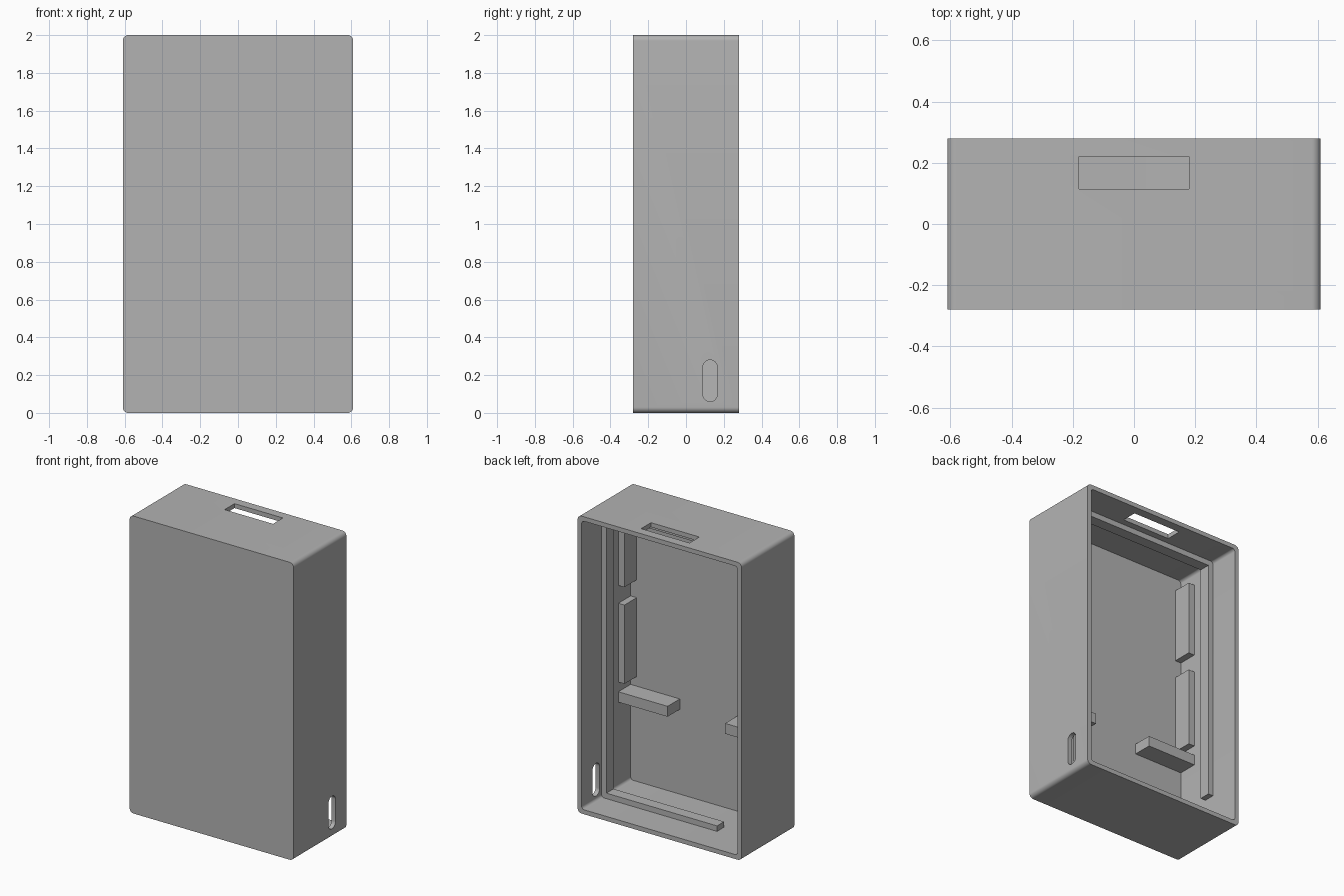
import bpy
import bmesh
import math
from mathutils import Vector

if "Cube" in bpy.data.objects:
    bpy.data.objects.remove(bpy.data.objects["Cube"], do_unlink=True)

grey = bpy.data.materials.new("plain grey")
grey.use_nodes = True
COLOUR = (0.45, 0.45, 0.45, 1)
grey.diffuse_color = COLOUR
grey.node_tree.nodes["Principled BSDF"].inputs["Base Color"].default_value = COLOUR

W, D, H = 0.61, 0.28, 2.0    # half width, half depth, height
WALL, FLOOR = 0.03, -0.24    # wall thickness, inner face of the front panel
IN = W - WALL
LEDGE = 0.037


def finish(name, bm):
    bmesh.ops.recalc_face_normals(bm, faces=bm.faces[:])
    mesh = bpy.data.meshes.new(name)
    bm.to_mesh(mesh)
    bm.free()
    mesh.materials.append(grey)
    obj = bpy.data.objects.new(name, mesh)
    bpy.context.collection.objects.link(obj)
    return obj


def box(name, x, y, z):
    """Block from (min, max) ranges."""
    bm = bmesh.new()
    bmesh.ops.create_cube(bm, size=1)
    for v in bm.verts:
        v.co = Vector([(a + b) / 2 + c * (b - a) for (a, b), c in zip((x, y, z), v.co)])
    return finish(name, bm)


def rounded_prism(name, across, up, along, radius, axis, steps=8):
    """Rounded rectangle (across, up) extruded along the x or y axis."""
    bm = bmesh.new()
    corners = [(1, 1), (0, 1), (0, 0), (1, 0)]
    verts = []
    for i, (a, u) in enumerate(corners):
        ca = across[a] + radius * (1 - 2 * a)
        cu = up[u] + radius * (1 - 2 * u)
        for s in range(steps + 1):
            t = math.pi / 2 * (i + s / steps)
            p, q = ca + radius * math.cos(t), cu + radius * math.sin(t)
            verts.append(bm.verts.new((along[0], p, q) if axis == "x" else (p, along[0], q)))
    bmesh.ops.remove_doubles(bm, verts=verts, dist=0.0001)
    face = bm.faces.new([v for v in verts if v.is_valid])
    ext = bmesh.ops.extrude_face_region(bm, geom=[face])
    length = along[1] - along[0]
    move = Vector((length, 0, 0)) if axis == "x" else Vector((0, length, 0))
    bmesh.ops.translate(bm, vec=move, verts=[g for g in ext["geom"] if isinstance(g, bmesh.types.BMVert)])
    return finish(name, bm)


# Shell, open at the back
shell = rounded_prism("case_shell", (-W, W), (0, H), (-D, D), 0.03, "y")
cutters = [
    rounded_prism("cavity_cutter", (-IN, IN), (WALL, H - WALL), (FLOOR, D + 0.1), 0.02, "y"),
    rounded_prism("side_slot_cutter", (0.09, 0.165), (0.06, 0.28), (W - 0.1, W + 0.1), 0.037, "x"),
    box("top_slot_cutter", (-0.18, 0.18), (0.115, 0.22), (H - 0.1, H + 0.1)),
]
bpy.context.view_layer.objects.active = shell
shell.select_set(True)
for cutter in cutters:
    cutter.hide_render = True
    mod = shell.modifiers.new("cut", "BOOLEAN")
    mod.operation = "DIFFERENCE"
    mod.solver = "EXACT"
    mod.object = cutter
    bpy.ops.object.modifier_apply(modifier=mod.name)
    bpy.data.objects.remove(cutter, do_unlink=True)
bpy.ops.object.shade_smooth_by_angle(angle=math.radians(30))

# Ledge that runs around the inside of the walls
edge_y = (-0.005, 0.07)
top_z, low_z = H - WALL - LEDGE, WALL + LEDGE
box("top_ledge", (-IN - 0.01, IN + 0.01), edge_y, (top_z, H - WALL + 0.01))
box("bottom_ledge", (-0.28, IN - LEDGE), edge_y, (WALL - 0.01, low_z))
box("left_ledge", (IN - LEDGE, IN + 0.01), edge_y, (WALL - 0.01, top_z))
box("right_ledge", (-IN - 0.01, LEDGE - IN), edge_y, (0.30, top_z))

# Mirrored ribs and shelves on the side walls
rib_y = (FLOOR - 0.01, -0.11)
for side, s in (("left", 1), ("right", -1)):
    def span(inner):
        return tuple(sorted((s * inner, s * (IN + 0.01))))
    box(side + "_upper_rib", span(0.535), rib_y, (1.385, 1.885))
    box(side + "_lower_rib", span(0.535), rib_y, (0.735, 1.265))
    box(side + "_shelf", span(0.214), rib_y, (0.60, 0.67))
